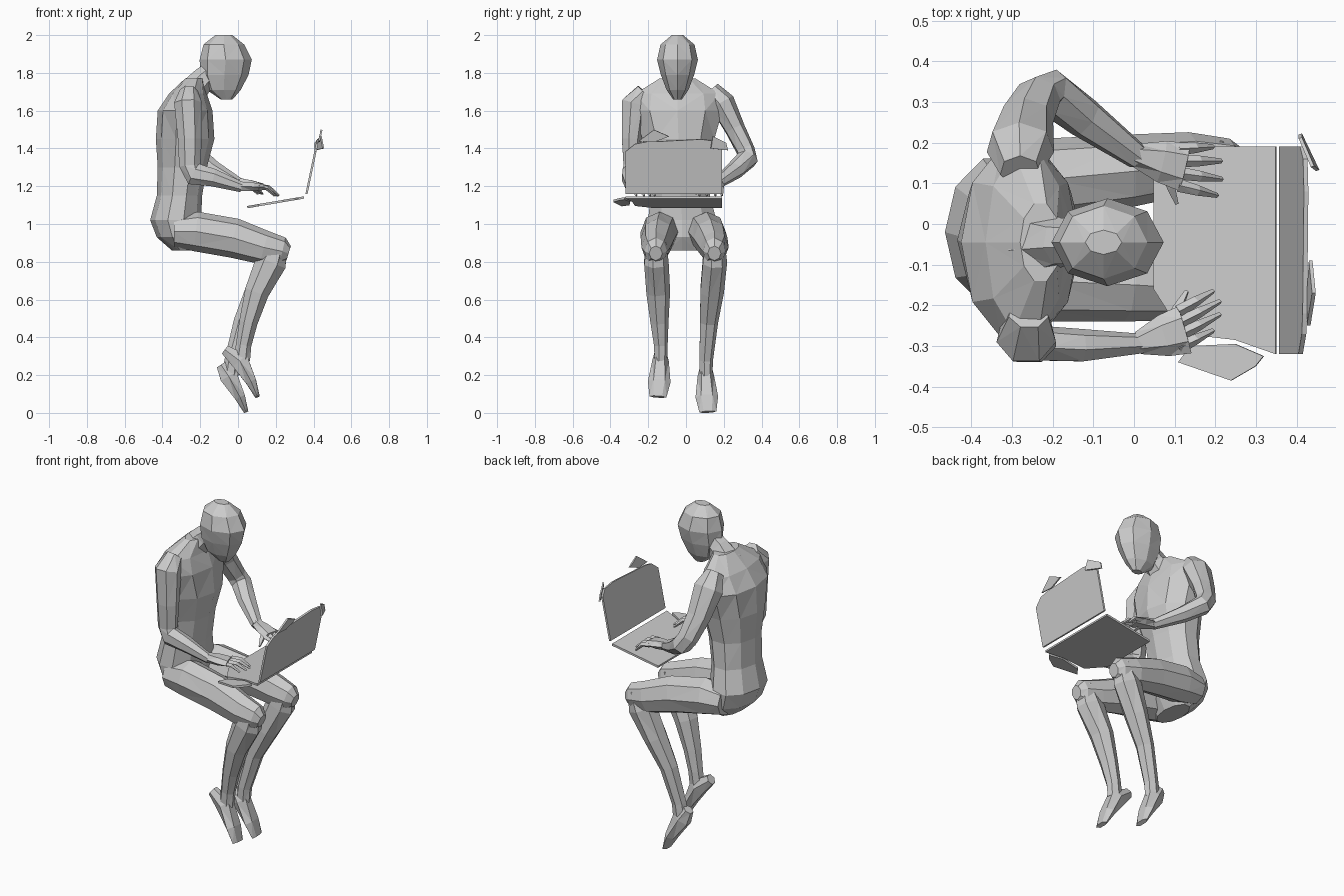
import bpy, bmesh, math
from mathutils import Vector

def finish(name, bm):
    bmesh.ops.recalc_face_normals(bm, faces=bm.faces)
    me = bpy.data.meshes.new(name)
    bm.to_mesh(me)
    bm.free()
    ob = bpy.data.objects.new(name, me)
    bpy.context.collection.objects.link(ob)
    return ob

def loft(name, rings, sides=7, axis=None, turn=0.0):
    """Faceted tube; ring = (x, y, z, half width along y, half depth)."""
    bm = bmesh.new()
    pts = [Vector(r[:3]) for r in rings]
    loops = []
    for i, r in enumerate(rings):
        t = Vector(axis) if axis else (pts[min(i + 1, len(pts) - 1)] - pts[max(i - 1, 0)])
        t.normalize()
        u = Vector((0, 1, 0))
        u = (u - t * u.dot(t)).normalized()
        v = u.cross(t)
        loop = []
        for k in range(sides):
            a = math.tau * k / sides + turn
            loop.append(bm.verts.new(pts[i] + u * (r[3] * math.cos(a)) + v * (r[4] * math.sin(a))))
        loops.append(loop)
    for a, b in zip(loops, loops[1:]):
        for k in range(sides):
            j = (k + 1) % sides
            bm.faces.new((a[k], a[j], b[j], b[k]))
    bm.faces.new(loops[0])
    bm.faces.new(loops[-1])
    bmesh.ops.triangulate(bm, faces=bm.faces[:])
    return finish(name, bm)

def plate(name, pts, thick):
    """Flat outline given thickness along a vector."""
    bm = bmesh.new()
    face = bm.faces.new([bm.verts.new(p) for p in pts])
    ext = bmesh.ops.extrude_face_region(bm, geom=[face], use_keep_orig=True)
    moved = [g for g in ext["geom"] if isinstance(g, bmesh.types.BMVert)]
    bmesh.ops.translate(bm, verts=moved, vec=thick)
    return finish(name, bm)

# Torso, neck and head
loft("torso", [(-.29, -.02, .86, .12, .06), (-.31, -.02, .93, .18, .12),
               (-.33, -.02, 1.02, .19, .135), (-.31, -.03, 1.15, .165, .12),
               (-.295, -.035, 1.3, .165, .13), (-.28, -.04, 1.45, .20, .155),
               (-.28, -.045, 1.6, .25, .145), (-.265, -.045, 1.69, .235, .10),
               (-.23, -.045, 1.77, .10, .05)], 10, (0, 0, 1), math.pi / 10)
loft("neck", [(-.25, -.045, 1.69, .09, .08), (-.18, -.045, 1.77, .06, .065),
              (-.10, -.045, 1.83, .055, .06)], 7)
loft("head", [(-.06, -.045, 1.658, .022, .03), (-.075, -.045, 1.71, .058, .09),
              (-.072, -.045, 1.79, .088, .128), (-.065, -.045, 1.87, .108, .138),
              (-.075, -.045, 1.95, .09, .108), (-.075, -.045, 2.0, .03, .045)], 8, (0, 0, 1))

# Arms
loft("right_arm", [(-.26, -.22, 1.70, .05, .05), (-.265, -.275, 1.64, .072, .075),
                   (-.255, -.29, 1.45, .055, .065), (-.255, -.29, 1.31, .045, .058),
                   (-.235, -.295, 1.265, .045, .062), (-.13, -.30, 1.245, .042, .048),
                   (.02, -.295, 1.195, .025, .028)])
loft("left_arm", [(-.28, .13, 1.71, .05, .05), (-.28, .19, 1.64, .07, .085),
                  (-.265, .26, 1.5, .055, .068), (-.235, .315, 1.39, .05, .058),
                  (-.205, .325, 1.345, .058, .055), (-.12, .26, 1.285, .052, .045),
                  (.01, .165, 1.215, .033, .028)])

# Hands: palm, four fingers and thumb
def hand(side, wrist, palm, tips, thumb):
    w, p = Vector(wrist), Vector(palm)
    m = w.lerp(p, .55)
    loft(side + "_palm", [(*w, .028, .028), (*m, .052, .026), (*p, .06, .018)], 6)
    for i, t in enumerate(tips):
        base = p + Vector((-.015, .045 - .03 * i, 0))
        tip = Vector((*t, 1.15))
        mid = base.lerp(tip, .5) + Vector((0, 0, .018))
        loft(f"{side}_finger_{i + 1}", [(*base, .016, .014), (*mid, .013, .012), (*tip, .006, .006)], 4)
    tip = Vector((*thumb, 1.16))
    loft(side + "_thumb", [(*m, .02, .018), (*m.lerp(tip, .6), .015, .013), (*tip, .006, .006)], 4)

hand("right", (.01, -.293, 1.2), (.125, -.26, 1.195),
     [(.195, -.165), (.212, -.19), (.212, -.222), (.195, -.262)], (.13, -.165))
hand("left", (.0, .17, 1.22), (.125, .14, 1.2),
     [(.195, .19), (.215, .155), (.217, .11), (.205, .07)], (.105, .05))

# Legs and feet
def leg(side, hip, knee, calf, ankle, dx, dz):
    loft(side + "_thigh", [(-.34, hip, .96, .08, .08), (-.22, hip, .96, .10, .105),
                           (-.02, (hip + knee) / 2, .925, .09, .105), (.14, knee, .875, .076, .09),
                           (.235, knee, .855, .06, .075), (.268, knee, .845, .035, .04)], 8)
    loft(side + "_shin", [(.215, knee, .90, .055, .05), (.175, knee, .80, .068, .085),
                          (.10, calf, .64, .066, .066), (.055 + dx / 2, (calf + ankle) / 2, .48, .05, .05),
                          (.03 + dx, ankle, .36 + dz, .038, .042), (.02 + dx, ankle, .28 + dz, .035, .045)], 7)
    loft(side + "_foot", [(-.07 + dx / 3, ankle, .335 + dz, .028, .03), (.01 + dx, ankle, .275 + dz, .044, .055),
                          (.07 + dx, ankle * 1.05, .165 + dz, .06, .032),
                          (.103 + dx, ankle * 1.1, .085 + dz, .045, .014)], 6)

leg("right", -.14, -.16, -.15, -.135, 0, 0)
leg("left", .11, .15, .135, .105, -.06, -.08)

# Laptop base with a broken-off corner piece
def base_plate(name, outline):
    plate(name, [(x, y, 1.08 + .17 * (x - .03)) for x, y in outline], (-.002, 0, .012))

base_plate("laptop_base", [(.35, .19), (.05, .19), (.05, -.16), (.12, -.27), (.25, -.285), (.35, -.32)])
base_plate("base_fragment", [(.11, -.34), (.14, -.30), (.25, -.295), (.32, -.325), (.30, -.35), (.24, -.385)])

# Laptop screen with two loose corner pieces
plate("laptop_screen", [(.357 + .21 * (z - 1.16), y, z) for y, z in
      [(-.32, 1.16), (.19, 1.16), (.19, 1.405), (.16, 1.44), (.08, 1.45), (-.22, 1.435), (-.27, 1.425), (-.32, 1.385)]],
      (.011, 0, -.002))
plate("screen_fragment_left", [(.448, .13, 1.40), (.405, .22, 1.39), (.405, .21, 1.43), (.435, .14, 1.465)], (.008, .003, 0))
plate("screen_fragment_right", [(.425, -.25, 1.44), (.425, -.17, 1.435), (.43, -.09, 1.465), (.438, -.17, 1.5)], (.009, 0, -.002))
